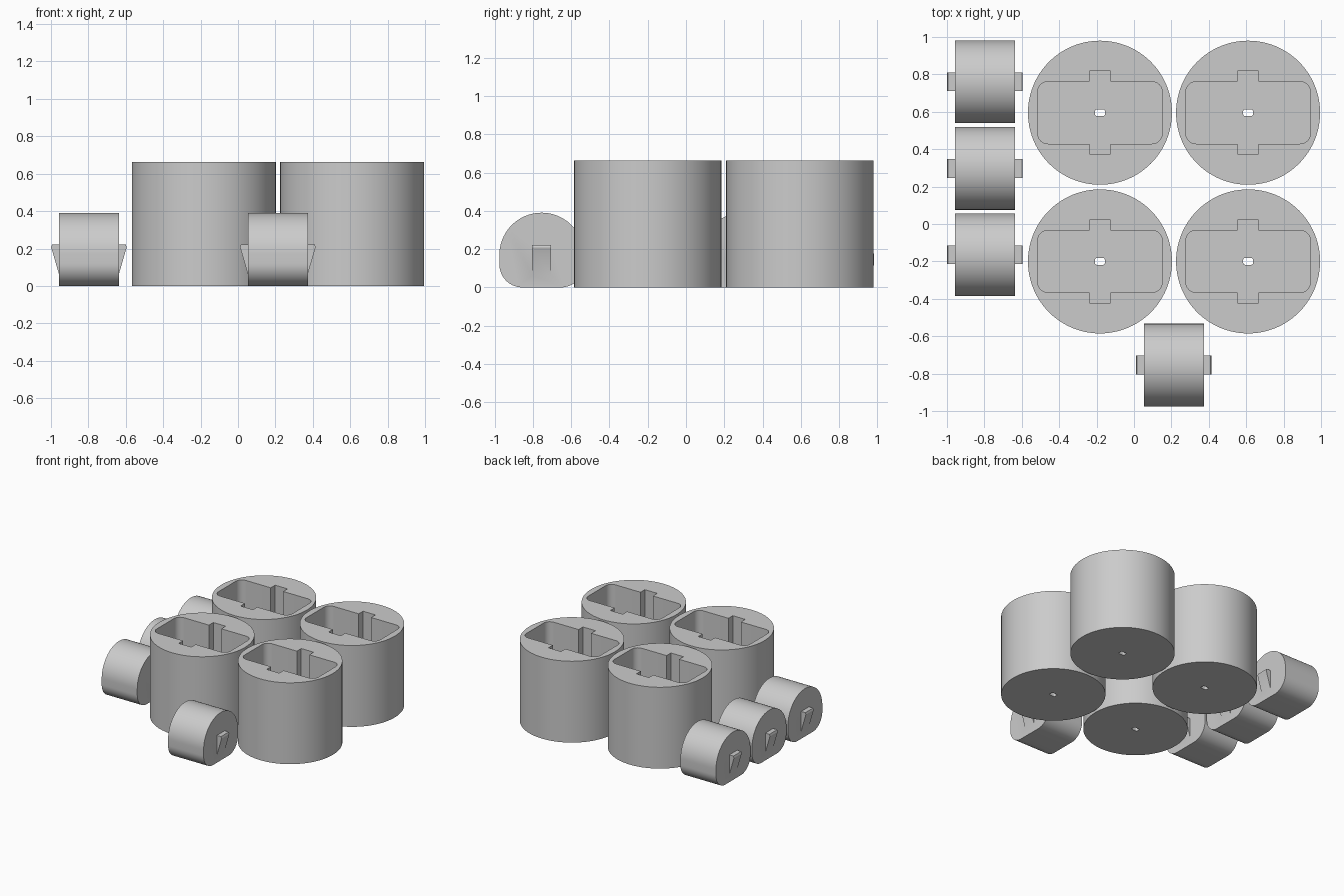
import bpy, bmesh, math
from mathutils import Matrix

if "Cube" in bpy.data.objects:
    bpy.data.objects.remove(bpy.data.objects["Cube"])

grey = bpy.data.materials.new("light_grey")
grey.diffuse_color = (0.6, 0.6, 0.6, 1)
grey.use_nodes = True
grey.node_tree.nodes["Principled BSDF"].inputs["Base Color"].default_value = grey.diffuse_color


def arc(cx, cy, r, a0, a1, n):
    """Points on an arc, angles in degrees."""
    return [(cx + r * math.cos(math.radians(a0 + (a1 - a0) * i / n)),
             cy + r * math.sin(math.radians(a0 + (a1 - a0) * i / n)))
            for i in range(n + 1)]


def rounded_rect(hx, hy, r, n=8):
    pts = []
    for k, (sx, sy) in enumerate([(1, 1), (-1, 1), (-1, -1), (1, -1)]):
        pts += arc(sx * (hx - r), sy * (hy - r), r, 90 * k, 90 * k + 90, n)
    return pts


def prism(name, pts, lo, hi, along_x=False):
    """Extrude a closed outline along z, or a (y, z) outline along x."""
    bm = bmesh.new()
    base = bm.faces.new([bm.verts.new((x, y, lo)) for x, y in pts])
    ext = bmesh.ops.extrude_face_region(bm, geom=[base])
    for v in ext["geom"]:
        if isinstance(v, bmesh.types.BMVert):
            v.co.z = hi
    if along_x:
        bm.transform(Matrix(((0, 0, 1, 0), (1, 0, 0, 0), (0, 1, 0, 0), (0, 0, 0, 1))))
    bmesh.ops.recalc_face_normals(bm, faces=bm.faces)
    mesh = bpy.data.meshes.new(name)
    bm.to_mesh(mesh)
    bm.free()
    mesh.materials.append(grey)
    ob = bpy.data.objects.new(name, mesh)
    bpy.context.collection.objects.link(ob)
    return ob


def combine(target, tool, operation):
    """Apply a boolean and discard the tool."""
    mod = target.modifiers.new("bool", "BOOLEAN")
    mod.operation, mod.solver, mod.object = operation, "EXACT", tool
    bpy.context.view_layer.objects.active = target
    bpy.ops.object.modifier_apply(modifier=mod.name)
    bpy.data.objects.remove(tool)


def smooth(ob):
    bpy.ops.object.select_all(action="DESELECT")
    ob.select_set(True)
    bpy.context.view_layer.objects.active = ob
    bpy.ops.object.shade_smooth_by_angle(angle=math.radians(30))


def place(ob, spots):
    """Put the part at the first spot and linked copies at the others."""
    smooth(ob)
    for i, (x, y) in enumerate(spots):
        o = ob if i == 0 else ob.copy()
        if i:
            bpy.context.collection.objects.link(o)
            o.name = f"{ob.name}_{i + 1}"
        o.location = (x, y, 0)


# Round holder with a rounded pocket, two side slots and a drain hole
FLOOR, HEIGHT = 0.04, 0.662
holder = prism("round_holder", arc(0, 0, 0.385, 0, 360, 96)[:-1], 0, HEIGHT)
combine(holder, prism("pocket", rounded_rect(0.333, 0.166, 0.055), FLOOR, 0.8), "DIFFERENCE")
combine(holder, prism("slots", [(-0.056, -0.222), (0.056, -0.222), (0.056, 0.222), (-0.056, 0.222)],
                      FLOOR, 0.8), "DIFFERENCE")
combine(holder, prism("drain_hole", rounded_rect(0.026, 0.018, 0.009, 4), -0.1, 0.2), "DIFFERENCE")
place(holder, [(x, y) for x in (-0.182, 0.61) for y in (0.595, -0.2)])

# Flat-bottomed drum: round top, filleted lower corners
R, F, ZC = 0.221, 0.12, 0.169
outline = (arc(0, ZC, R, 0, 180, 48)
           + arc(-R + F, F, F, 180, 270, 16) + arc(R - F, F, F, 270, 360, 16))
drum = prism("drum", outline, -0.16, 0.16, along_x=True)

# Wedge-shaped catch on each end of the drum
for s in (-1, 1):
    wedge = [(0.15, 0.062), (0.16, 0.062), (0.202, 0.207), (0.197, 0.222), (0.15, 0.222)]
    catch = prism("catch", [(s * x, z) for x, z in wedge], -0.05, 0.05)
    catch.data.transform(Matrix.Rotation(math.radians(90), 4, "X"))
    combine(drum, catch, "UNION")
place(drum, [(-0.797, 0.76), (-0.797, 0.297), (-0.797, -0.165), (0.213, -0.754)])
